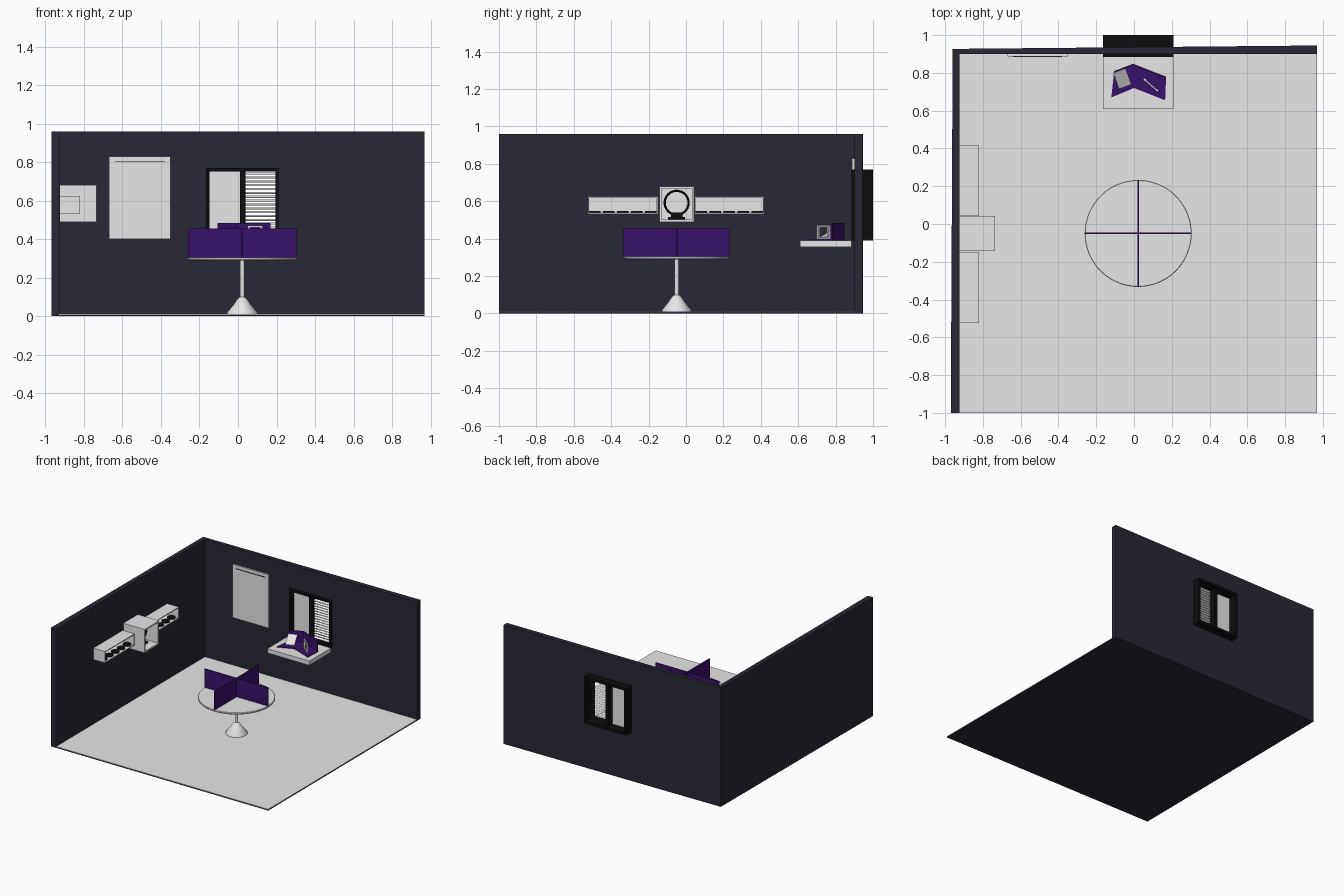
import bpy, bmesh, math
from mathutils import Matrix, Vector

if "Cube" in bpy.data.objects:
    bpy.data.objects.remove(bpy.data.objects["Cube"])


def mat(name, rgb):
    m = bpy.data.materials.new(name)
    m.diffuse_color = (*rgb, 1)
    m.use_nodes = True
    m.node_tree.nodes["Principled BSDF"].inputs["Base Color"].default_value = m.diffuse_color
    return m


WALL = mat("dark navy wall", (0.021, 0.021, 0.035))
WHITE = mat("light grey", (0.8, 0.8, 0.8))
PANE = mat("bright white", (1.0, 1.0, 1.0))
PURPLE = mat("deep purple", (0.039, 0.0055, 0.148))
BLACK = mat("black", (0.004, 0.004, 0.004))


def finish(name, bm, m, smooth=False):
    bmesh.ops.recalc_face_normals(bm, faces=bm.faces[:])
    me = bpy.data.meshes.new(name)
    bm.to_mesh(me)
    bm.free()
    me.materials.append(m)
    ob = bpy.data.objects.new(name, me)
    bpy.context.collection.objects.link(ob)
    if smooth:
        bpy.ops.object.select_all(action='DESELECT')
        ob.select_set(True)
        bpy.context.view_layer.objects.active = ob
        bpy.ops.object.shade_smooth_by_angle(angle=math.radians(35))
    return ob


def boxes(name, spans, m, xf=Matrix()):
    """Each span is (x0, x1, y0, y1, z0, z1)."""
    bm = bmesh.new()
    for x0, x1, y0, y1, z0, z1 in spans:
        mx = Matrix.Translation(((x0 + x1) / 2, (y0 + y1) / 2, (z0 + z1) / 2)) \
            @ Matrix.Diagonal((x1 - x0, y1 - y0, z1 - z0, 1))
        bmesh.ops.create_cube(bm, size=1, matrix=xf @ mx)
    return finish(name, bm, m)


def prism(name, poly, z0, z1, m):
    bm = bmesh.new()
    f = bm.faces.new([bm.verts.new((x, y, z0)) for x, y in poly])
    r = bmesh.ops.extrude_face_region(bm, geom=[f])
    top = [v for v in r["geom"] if isinstance(v, bmesh.types.BMVert)]
    bmesh.ops.translate(bm, verts=top, vec=(0, 0, z1 - z0))
    if len(bm.faces) == len(poly) + 1:
        bm.faces.new([v for v in bm.verts if v not in top])
    return finish(name, bm, m)


def lathe(name, profile, centre, m, steps=48):
    bm = bmesh.new()
    vs = [bm.verts.new((centre[0] + r, centre[1], z)) for r, z in profile]
    es = [bm.edges.new(p) for p in zip(vs, vs[1:])]
    bmesh.ops.spin(bm, geom=vs + es, cent=(*centre, 0), axis=(0, 0, 1),
                   angle=2 * math.pi, steps=steps)
    bmesh.ops.remove_doubles(bm, verts=bm.verts[:], dist=1e-5)
    return finish(name, bm, m, True)


def open_box(name, x0, x1, y0, y1, z0, z1, t):
    """Wall box open towards +x."""
    return boxes(name, [(x0, x0 + t, y0, y1, z0, z1),
                        (x0, x1, y0, y1, z0, z0 + t), (x0, x1, y0, y1, z1 - t, z1),
                        (x0, x1, y0, y0 + t, z0, z1), (x0, x1, y1 - t, y1, z0, z1)], WHITE)


# room shell
boxes("floor_slab", [(-0.96, 0.97, -1, 0.92, 0, 0.007)], WALL)
boxes("floor_surface", [(-0.93, 0.97, -1, 0.905, 0.007, 0.011)], WHITE)
prism("left_wall", [(-0.925, -1), (-0.925, 0.9), (-0.96, 0.927), (-0.97, -1)], 0, 0.96, WALL)
back = prism("back_wall", [(-0.925, 0.90), (0.97, 0.90), (0.97, 0.945), (-0.96, 0.927)],
             0, 0.96, WALL)
cutter = boxes("window_cutter", [(-0.155, 0.2, 0.8, 1.1, 0.4, 0.76)], WALL)
cutter.hide_render = True
mod = back.modifiers.new("window_hole", 'BOOLEAN')
mod.object = cutter
mod.solver = 'EXACT'
bpy.context.view_layer.objects.active = back
bpy.ops.object.modifier_apply(modifier=mod.name)
bpy.data.objects.remove(cutter)

# window frame, pane and blind
X0, X1, Y0, Y1, Z0, Z1 = -0.165, 0.21, 0.885, 1.0, 0.39, 0.77
boxes("window_frame", [(X0, X0 + 0.018, Y0, Y1, Z0, Z1), (X1 - 0.016, X1, Y0, Y1, Z0, Z1),
                       (X0, X1, Y0, Y1, Z0, Z0 + 0.02), (X0, X1, Y0, Y1, Z1 - 0.02, Z1),
                       (0.01, 0.038, 0.895, 0.975, Z0, Z1)], BLACK)
boxes("window_pane", [(-0.147, 0.01, 0.922, 0.927, 0.41, 0.75)], PANE)
bm = bmesh.new()
for i in range(17):
    mx = Matrix.Translation((0.116, 0.922, 0.42 + i * 0.02)) @ Matrix.Rotation(math.radians(30), 4, 'X') \
        @ Matrix.Diagonal((0.156, 0.018, 0.002, 1))
    bmesh.ops.create_cube(bm, size=1, matrix=mx)
finish("blind_slats", bm, WHITE)

# window shelf with folded purple stand
boxes("window_shelf", [(-0.165, 0.21, 0.61, 0.885, 0.355, 0.39)], WHITE)
rear = [(-0.105, 0.81), (-0.005, 0.848), (0.17, 0.78)]
prism("stand_base", rear + [(0.165, 0.655), (0.0, 0.72), (-0.12, 0.67)], 0.39, 0.397, PURPLE)
prism("stand_back", rear + [(0.168, 0.772), (-0.005, 0.839), (-0.107, 0.801)], 0.397, 0.483, PURPLE)

# small items on the stand
xf = Matrix.Translation((0.09, 0.735, 0.435)) @ Matrix.Rotation(math.radians(-41), 4, 'Z')
boxes("small_frame", [(-0.05, 0.05, -0.004, 0.004, -0.037, -0.025), (-0.05, 0.05, -0.004, 0.004, 0.025, 0.037),
                      (-0.05, -0.036, -0.006, 0.006, -0.037, 0.037),
                      (0.036, 0.05, -0.006, 0.006, -0.037, 0.037)], WHITE, xf)
xf = Matrix.Translation((-0.062, 0.77, 0.428)) @ Matrix.Rotation(math.radians(20), 4, 'Z') \
    @ Matrix.Rotation(math.radians(28), 4, 'X')
boxes("tilted_card", [(-0.035, 0.035, -0.05, 0.05, -0.004, 0.004)], WHITE, xf)

# board on back wall
boxes("wall_board", [(-0.67, -0.35, 0.888, 0.9, 0.40, 0.83)], WHITE)
boxes("board_rail", [(-0.64, -0.38, 0.884, 0.888, 0.802, 0.805)], BLACK)

# round table with crossed dividers
C = (0.022, -0.05)
lathe("table_top", [(0, 0.29), (0.28, 0.29), (0.283, 0.293), (0.283, 0.302), (0.28, 0.305), (0, 0.305)],
      C, WHITE, 64)
lathe("table_leg", [(0, 0.011), (0.08, 0.011), (0.078, 0.02), (0.045, 0.06), (0.025, 0.09),
                    (0.012, 0.1), (0.012, 0.29), (0, 0.29)], C, WHITE)
boxes("table_dividers", [(C[0] - 0.283, C[0] + 0.283, C[1] - 0.004, C[1] + 0.004, 0.303, 0.455),
                         (C[0] - 0.004, C[0] + 0.004, C[1] - 0.283, C[1] + 0.283, 0.303, 0.455)], PURPLE)

# left wall shelves with flat discs
open_box("centre_shelf", -0.926, -0.735, -0.143, 0.043, 0.49, 0.68, 0.012)
for side, y0, y1 in (("front", -0.525, -0.15), ("rear", 0.045, 0.418)):
    open_box(side + "_shelf", -0.926, -0.82, y0, y1, 0.532, 0.625, 0.007)
    for i in range(5):
        cy = y0 + (y1 - y0) * (i + 0.5) / 5
        lathe(f"{side}_disc_{i}", [(0, 0.539), (0.031, 0.539), (0.031, 0.547), (0, 0.547)],
              (-0.862, cy), BLACK, 24)

# dark ring on a stand in the centre shelf
boxes("ring_stand", [(-0.86, -0.80, -0.095, -0.005, 0.502, 0.515),
                     (-0.845, -0.815, -0.08, -0.02, 0.515, 0.54)], BLACK)
bpy.ops.mesh.primitive_torus_add(major_radius=0.064, minor_radius=0.006, major_segments=40, minor_segments=10,
                                 location=(-0.83, -0.05, 0.592), rotation=(0, math.pi / 2, 0))
ring = bpy.context.object
ring.name = "dark_ring"
ring.data.materials.append(BLACK)
bpy.ops.object.shade_smooth_by_angle(angle=math.radians(35))
